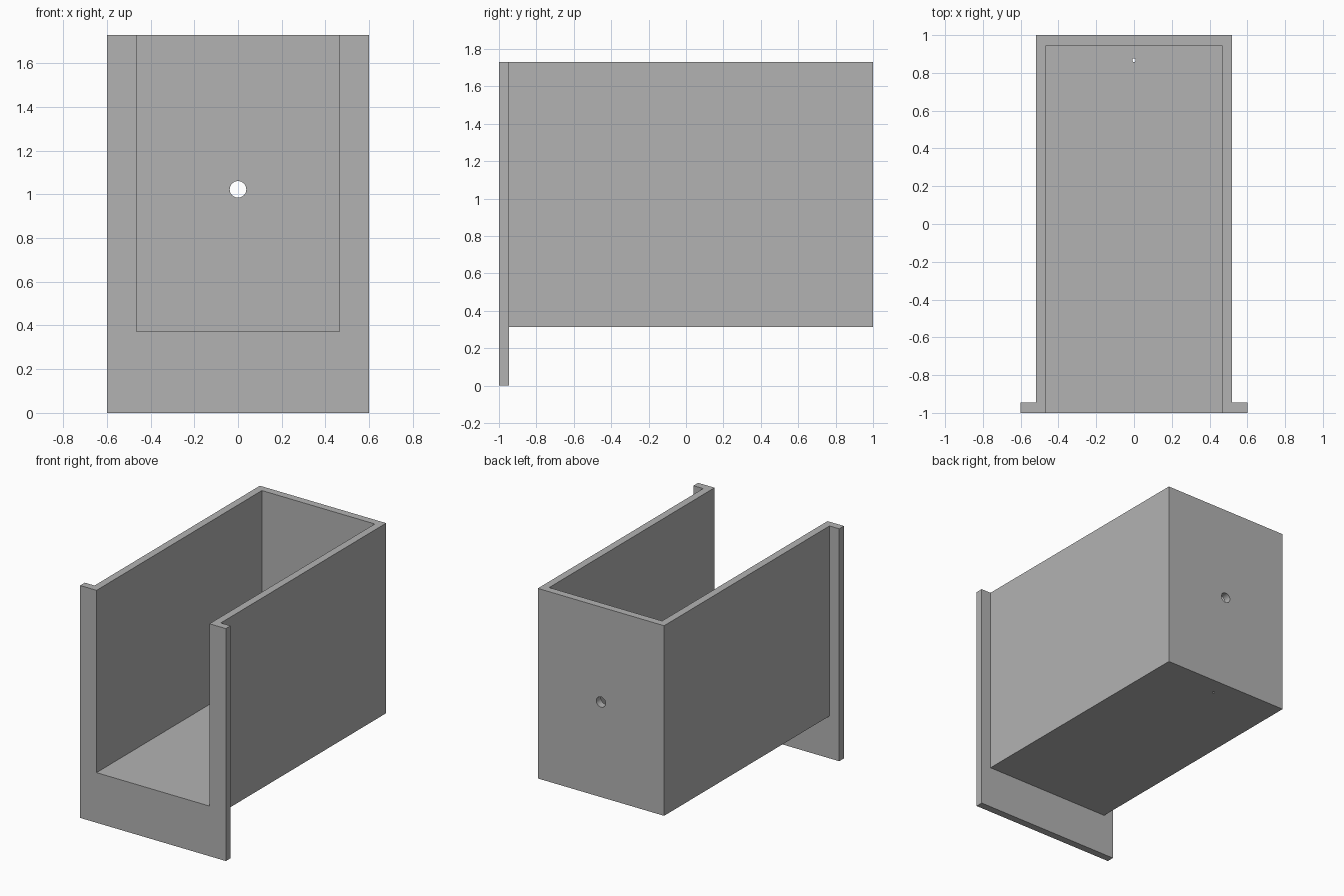
import bpy
import math

cube = bpy.data.objects.get("Cube")
if cube:
    bpy.data.objects.remove(cube, do_unlink=True)

HALF_WIDTH, WALL, TOP, BASE = 0.52, 0.055, 1.73, 0.315
FLANGE_HALF = 0.6

grey = bpy.data.materials.new("plain grey")
grey.use_nodes = True
COLOUR = (0.45, 0.45, 0.45, 1)
grey.diffuse_color = COLOUR
grey.node_tree.nodes["Principled BSDF"].inputs["Base Color"].default_value = COLOUR


def box(name, low, high):
    """Box between two opposite corners."""
    bpy.ops.mesh.primitive_cube_add(size=1)
    ob = bpy.context.object
    ob.name = name
    ob.location = [(a + b) / 2 for a, b in zip(low, high)]
    ob.scale = [b - a for a, b in zip(low, high)]
    bpy.ops.object.transform_apply(location=True, rotation=False, scale=True)
    ob.data.materials.append(grey)
    return ob


def drill(name, radius, centre, tilt):
    """Round cutter through one wall."""
    bpy.ops.mesh.primitive_cylinder_add(vertices=32, radius=radius, depth=3 * WALL,
                                        location=centre, rotation=(tilt, 0, 0))
    ob = bpy.context.object
    ob.name = name
    ob.data.materials.append(grey)
    return ob


def combine(target, tool, operation):
    """Apply a boolean and discard the tool."""
    mod = target.modifiers.new(operation, "BOOLEAN")
    mod.operation, mod.object, mod.solver = operation, tool, "EXACT"
    bpy.context.view_layer.objects.active = target
    bpy.ops.object.modifier_apply(modifier=mod.name)
    bpy.data.objects.remove(tool, do_unlink=True)


# Box body with the wide front flange
holder = box("open_front_box", (-HALF_WIDTH, -1, BASE), (HALF_WIDTH, 1, TOP))
flange = box("front_flange", (-FLANGE_HALF, -1, 0), (FLANGE_HALF, -1 + WALL, TOP))
combine(holder, flange, "UNION")

# Cavity open at the top and front
inner = HALF_WIDTH - WALL
cavity = box("cavity_cutter", (-inner, -1.2, BASE + WALL + 0.003), (inner, 1 - WALL, TOP + 0.2))
combine(holder, cavity, "DIFFERENCE")

# Cable hole in the back wall and pin hole in the floor
combine(holder, drill("back_hole_cutter", 0.038, (0, 1 - WALL / 2, 1.023), math.pi / 2), "DIFFERENCE")
combine(holder, drill("floor_hole_cutter", 0.009, (0, 0.867, BASE + WALL / 2), 0), "DIFFERENCE")

# Smooth hole walls, crisp edges elsewhere
bpy.ops.object.select_all(action="DESELECT")
holder.select_set(True)
bpy.context.view_layer.objects.active = holder
bpy.ops.object.shade_smooth_by_angle(angle=math.radians(30))
